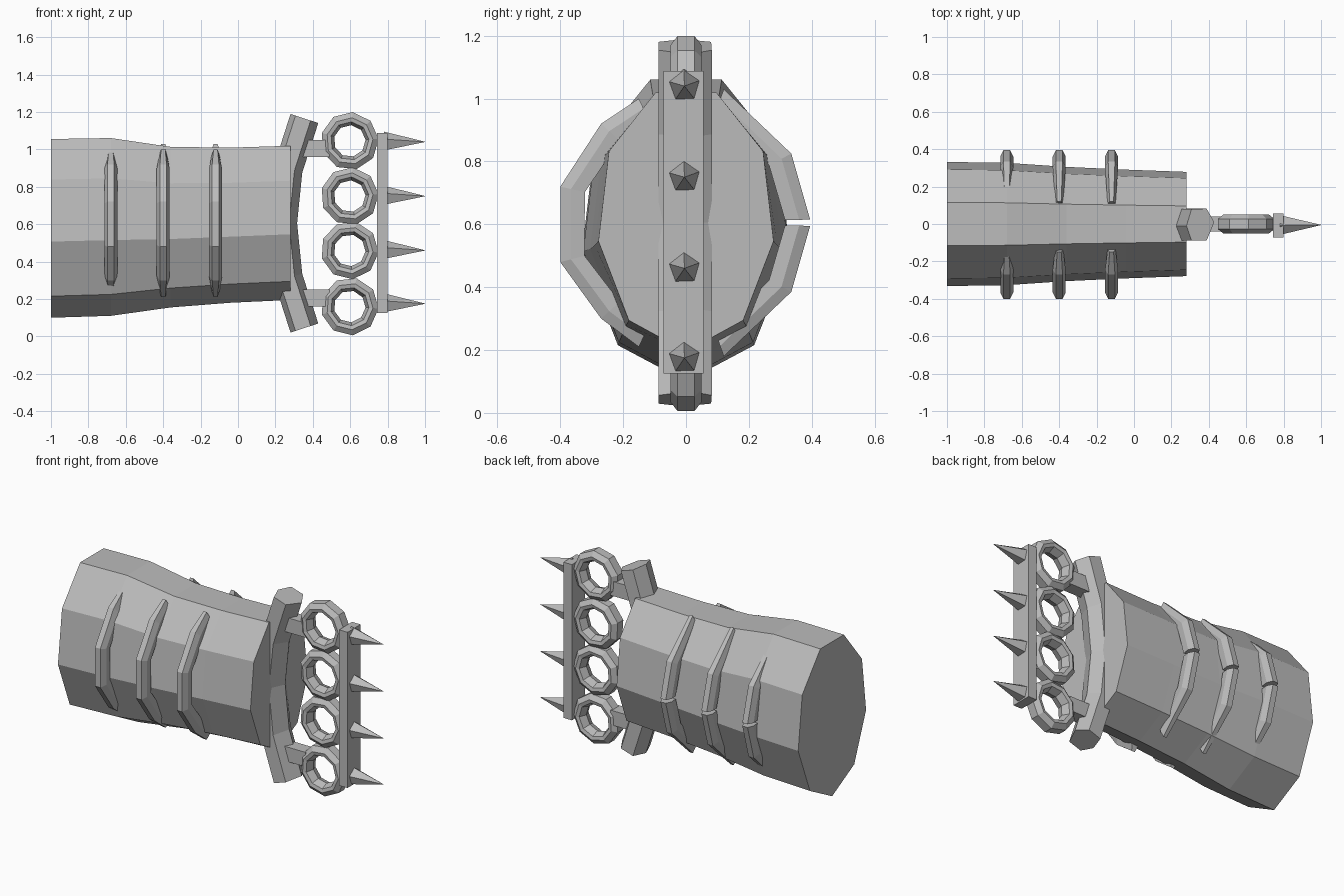
import bpy, bmesh, math
from mathutils import Vector

if "Cube" in bpy.data.objects:
    bpy.data.objects.remove(bpy.data.objects["Cube"])

grey = bpy.data.materials.new("plain grey")
grey.diffuse_color = (0.5, 0.5, 0.5, 1)
grey.use_nodes = True
grey.node_tree.nodes["Principled BSDF"].inputs["Base Color"].default_value = grey.diffuse_color


def make(name, sections, closed=False):
    """Skin a list of equal-length point loops; cap the ends unless closed."""
    bm = bmesh.new()
    loops = [[bm.verts.new(p) for p in s] for s in sections]
    n = len(loops[0])
    pairs = list(zip(loops, loops[1:]))
    if closed:
        pairs.append((loops[-1], loops[0]))
    else:
        bm.faces.new(loops[0])
        bm.faces.new(loops[-1])
    for a, b in pairs:
        for i in range(n):
            j = (i + 1) % n
            bm.faces.new((a[i], a[j], b[j], b[i]))
    bmesh.ops.recalc_face_normals(bm, faces=bm.faces)
    mesh = bpy.data.meshes.new(name)
    bm.to_mesh(mesh)
    bm.free()
    mesh.materials.append(grey)
    ob = bpy.data.objects.new(name, mesh)
    bpy.context.collection.objects.link(ob)
    return ob


def box(name, x0, x1, y0, y1, z0, z1):
    return make(name, [[(x, y0, z0), (x, y1, z0), (x, y1, z1), (x, y0, z1)]
                       for x in (x0, x1)])


# Forearm sleeve: nine-sided tube, x / half width / bottom / top
sleeve = []
for x, w, z0, z1 in ((-1, .337, .10, 1.085), (-.68, .332, .11, 1.09), (-.36, .31, .155, 1.04),
                     (-.04, .295, .18, 1.035), (.28, .283, .195, 1.045)):
    c, h = (z0 + z1) / 2, (z1 - z0) / 2
    sleeve.append([(x, w * math.cos(a), c + h * math.sin(a))
                   for a in (math.radians(270 + 40 * i) for i in range(9))])
make("forearm_sleeve", sleeve)

# Raised ribs on both sides: bevelled strips following the sleeve
front_path = [(-.15, 1.0), (-.27, .92), (-.4, .72), (-.4, .48), (-.27, .3), (-.15, .21)]
upper_back = [(.12, 1.03), (.335, .825), (.395, .615)]
lower_back = [(y, 1.21 - z) for y, z in upper_back]
profile = [(-.018, 0), (.018, 0), (.035, .035), (.03, .08), (-.03, .08), (-.035, .035)]


def rib(name, x, path):
    sections = []
    for i, (y, z) in enumerate(path):
        inward = Vector((-y, (.605 - z) * .8)).normalized()
        k = .6 if abs(y) < .2 else 1
        sections.append([(x + dx * k, y + inward.x * d, z + inward.y * d)
                         for dx, d in profile])
    make(name, sections)


for n, x in enumerate((-.68, -.40, -.12), 1):
    rib(f"front_rib_{n}", x, front_path)
    rib(f"back_rib_upper_{n}", x, upper_back)
    rib(f"back_rib_lower_{n}", x, lower_back)

# Curved wrist guard with a hexagonal cross-section
guard = []
for x, z, tilt in ((.355, .56, 18), (.268, .29, 14), (.238, 0, 0),
                   (.268, -.29, -14), (.355, -.56, -18)):
    t = math.radians(tilt)
    guard.append([(x + u * math.cos(t), y, .605 + z - u * math.sin(t))
                  for u, y in ((.078, .01), (.035, .082), (-.05, .08),
                               (-.078, -.01), (-.05, -.088), (.035, -.088))])
make("wrist_guard", guard)

# Short arms joining the guard to the outer rings
for name, z in (("upper_arm_link", 1.005), ("lower_arm_link", .205)):
    box(name, .33, .49, -.04, .04, z - .045, z + .045)

# Finger rings and spikes
ring_profile = [(.155, .027), (.125, .05), (.103, .045), (.085, 0),
                (.103, -.045), (.125, -.05), (.155, -.027)]
for n, z in enumerate((1.045, .75, .46, .16), 1):
    flip = 1 if n < 3 else -1
    make(f"finger_ring_{n}",
         [[(.597 + r * math.cos(a), y, z + flip * r * math.sin(a)) for r, y in ring_profile]
          for a in (math.radians(84 + 40 * i) for i in range(9))], closed=True)
for n, z in enumerate((1.04, .75, .46, .175), 1):
    make(f"spike_{n}",
         [[(x, -.005 + r * math.cos(a), z + r * math.sin(a))
           for a in (math.radians(20 + 72 * i) for i in range(5))]
          for x, r in ((.78, .055), (1.0, .0008))])

# Knuckle bar carrying the spikes
box("knuckle_bar", .742, .80, -.072, .056, .125, 1.088)
